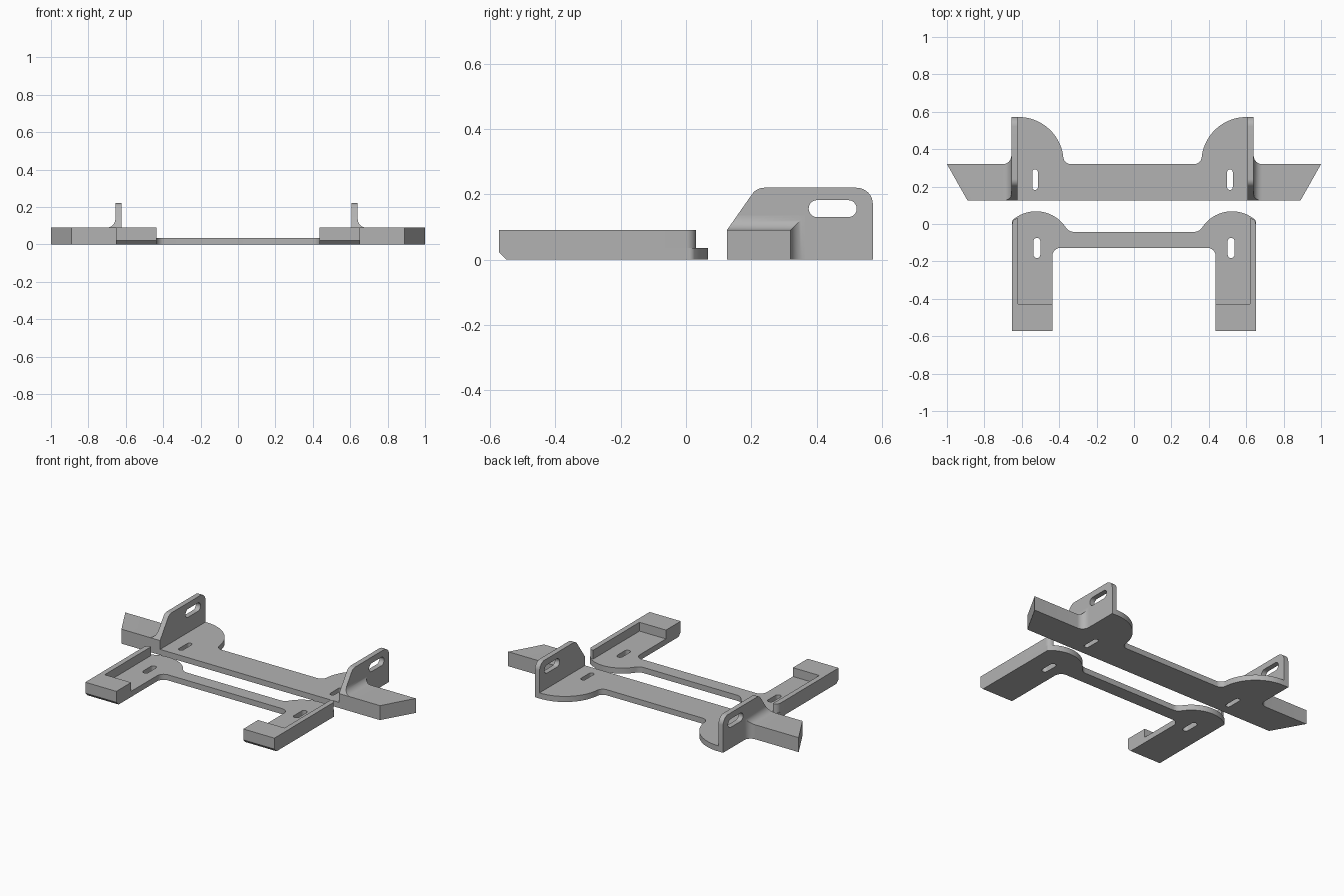
import bpy, bmesh, math
from mathutils import Vector

cube = bpy.data.objects.get("Cube")
if cube:
    bpy.data.objects.remove(cube, do_unlink=True)

grey = bpy.data.materials.new("plain grey")
grey.use_nodes = True
COLOR = (0.45, 0.45, 0.45, 1)
grey.diffuse_color = COLOR
grey.node_tree.nodes["Principled BSDF"].inputs["Base Color"].default_value = COLOR

THIN, THICK = 0.035, 0.09      # plate and block heights
REAR_DX = -0.008               # slight sideways shift of the rear bracket
SIDES = (("left", 1), ("right", -1))


def finish(name, bm):
    """Turn a bmesh into a shaded object."""
    bmesh.ops.remove_doubles(bm, verts=bm.verts, dist=1e-5)
    bmesh.ops.recalc_face_normals(bm, faces=bm.faces)
    mesh = bpy.data.meshes.new(name)
    bm.to_mesh(mesh)
    bm.free()
    mesh.materials.append(grey)
    ob = bpy.data.objects.new(name, mesh)
    bpy.context.collection.objects.link(ob)
    bpy.ops.object.select_all(action="DESELECT")
    ob.select_set(True)
    bpy.context.view_layer.objects.active = ob
    bpy.ops.object.shade_smooth_by_angle(angle=math.radians(30))


def rounded(corners, steps=8):
    """Closed outline from (x, y[, radius]) corners."""
    out = []
    for i, c in enumerate(corners):
        p = Vector(c[:2])
        r = c[2] if len(c) > 2 else 0
        if not r:
            out.append(p)
            continue
        a = (Vector(corners[i - 1][:2]) - p).normalized()
        b = (Vector(corners[(i + 1) % len(corners)][:2]) - p).normalized()
        half = a.angle(b) / 2
        centre = p + (a + b).normalized() * r / math.sin(half)
        start, end = (p + d * r / math.tan(half) - centre for d in (a, b))
        sweep = start.angle(end)
        for k in range(steps + 1):
            t = k / steps
            out.append(centre + (start * math.sin((1 - t) * sweep)
                                 + end * math.sin(t * sweep)) / math.sin(sweep))
    return out


def arc(cx, cy, r, a0, a1, n=20):
    angles = [math.radians(a0 + (a1 - a0) * k / n) for k in range(n + 1)]
    return [(cx + r * math.cos(a), cy + r * math.sin(a)) for a in angles]


def slot(cx, cy, w, h):
    x, y, r = w / 2, h / 2, min(w, h) * 0.498
    return rounded([(cx - x, cy - y, r), (cx + x, cy - y, r),
                    (cx + x, cy + y, r), (cx - x, cy + y, r)])


def flip(corners):
    return [(-c[0], *c[1:]) for c in reversed(corners)]


def prism(name, loops, lo, hi, axis="z", dx=0):
    """Extrude an outline with holes along z or x."""
    def place(p, w):
        return (p[0] + dx, p[1], w) if axis == "z" else (w + dx, p[0], p[1])
    bm = bmesh.new()
    for loop in loops:
        vs = [bm.verts.new(place(p, lo)) for p in loop]
        for i, v in enumerate(vs):
            bm.edges.new((vs[i - 1], v))
    bmesh.ops.triangle_fill(bm, edges=bm.edges[:], use_beauty=True)
    ext = bmesh.ops.extrude_face_region(bm, geom=bm.faces[:], use_keep_orig=True)
    move = Vector((0, 0, hi - lo)) if axis == "z" else Vector((hi - lo, 0, 0))
    verts = [g for g in ext["geom"] if isinstance(g, bmesh.types.BMVert)]
    bmesh.ops.translate(bm, verts=verts, vec=move)
    finish(name, bm)


# Rear bracket: plate with two round lobes and slots
FIN_IN, FIN_OUT, FRONT, BACK = 0.616, 0.648, 0.125, 0.572
half = [(FIN_IN, FRONT), (FIN_IN, BACK), *arc(0.61, 0.33, 0.242, 90, 170),
        (0.366, 0.32, 0.04)]
prism("rear_plate", [rounded(half + flip(half))]
      + [slot(s * 0.521, 0.237, 0.03, 0.11) for _, s in SIDES],
      0, THIN, dx=REAR_DX)

# Upright fins with a slot
fin = rounded([(FRONT, 0), (BACK, 0), (BACK, 0.22, 0.05),
               (0.216, 0.22, 0.045), (FRONT, THICK)])
for side, s in SIDES:
    lo, hi = sorted((s * FIN_IN, s * FIN_OUT))
    prism(side + "_fin", [fin, slot(0.449, 0.156, 0.147, 0.052)],
          lo, hi, "x", REAR_DX)


# Slant-ended arms, flared into the fins with a fillet
def arm(name, s, r=0.045, steps=10, arm_back=0.32):
    bm = bmesh.new()
    rings = []
    for k in range(steps + 2):
        tip = k > steps
        a = min(k / steps, 1) * math.pi / 2
        g = r * (1 - math.sin(a))
        x = s * (FIN_OUT + r * (1 - math.cos(a))) + REAR_DX
        section = [(FRONT, 0), (arm_back + g, 0), (arm_back + g, THICK + g),
                   (FRONT + g * 0.7, THICK + g), (FRONT, THICK)]
        if k >= steps:
            section[3] = section[4]
        rings.append([bm.verts.new((s * (1 if y > 0.3 else 0.89) if tip else x, y, z))
                      for y, z in section])
    for a, b in zip(rings, rings[1:]):
        for i in range(5):
            bm.faces.new((a[i - 1], a[i], b[i], b[i - 1]))
    bm.faces.new(rings[0])
    bm.faces.new(rings[-1])
    finish(name, bm)


for side, s in SIDES:
    arm(side + "_arm", s)

# Front bracket: thin plate with cross bar, lobes and slots
LEG_IN, LEG_OUT, POCKET = 0.437, 0.651, -0.427
half = [(LEG_IN, -0.127, 0.045), (LEG_IN, POCKET), (LEG_OUT, POCKET),
        (LEG_OUT, 0.02, 0.018), *arc(0.524, -0.122, 0.19, 55, 145),
        (0.347, -0.042, 0.05)]
prism("front_plate", [rounded(half + flip(half))]
      + [slot(s * 0.519, -0.128, 0.036, 0.108) for _, s in SIDES], 0, THIN)

# Raised outer walls and chamfered end blocks
wall = [(0.619, POCKET), (LEG_OUT, POCKET), (LEG_OUT, 0.03, 0.03), (0.619, 0.03)]
block = [(POCKET, 0), (POCKET, THICK), (-BACK, THICK), (-BACK, 0.022), (-0.55, 0)]
for side, s in SIDES:
    prism(side + "_wall", [rounded(wall if s > 0 else flip(wall))], THIN, THICK)
    lo, hi = sorted((s * LEG_IN, s * LEG_OUT))
    prism(side + "_end_block", [block], lo, hi, "x")
